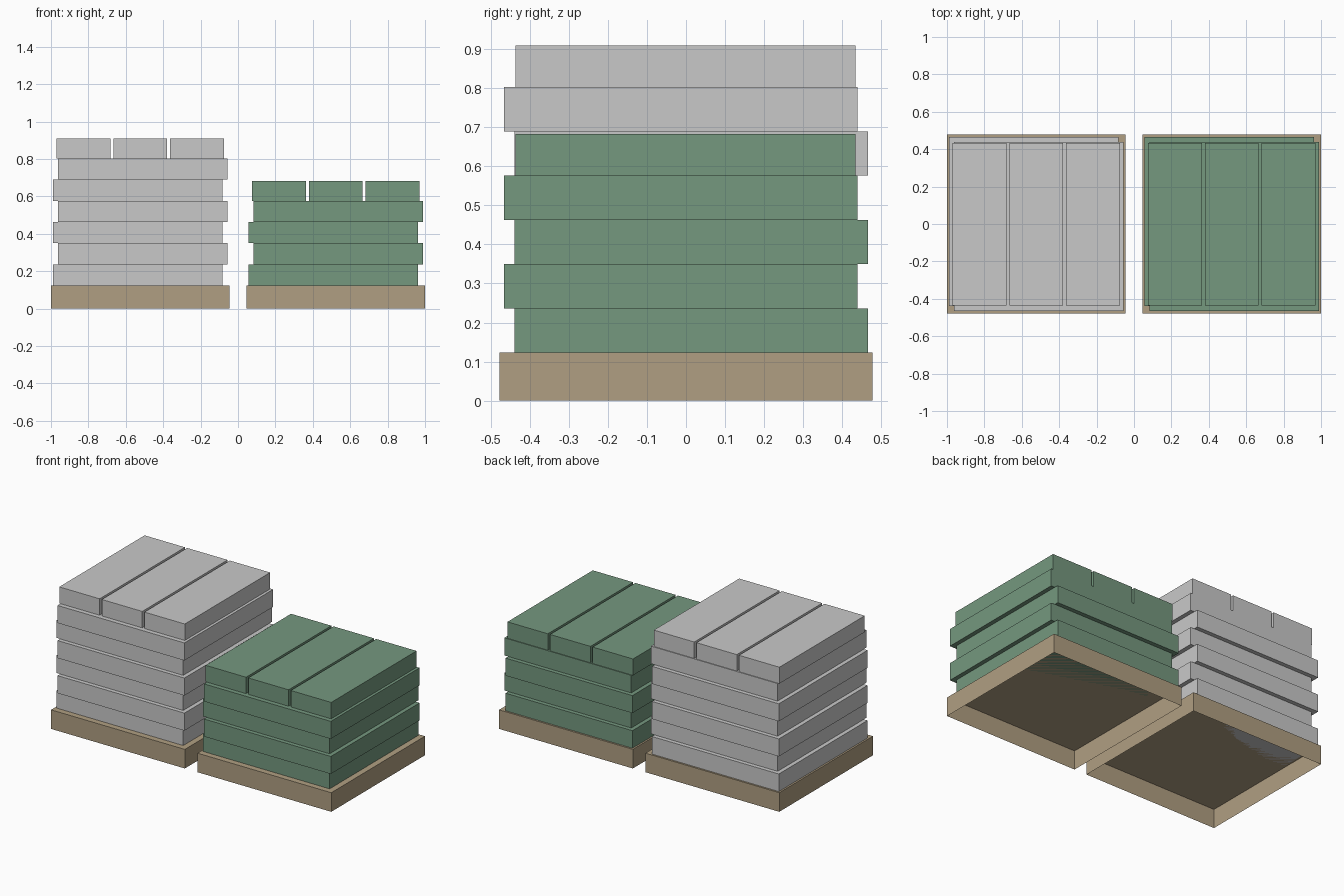
import bpy
import bmesh

if "Cube" in bpy.data.objects:
    bpy.data.objects.remove(bpy.data.objects["Cube"])


def material(name, color):
    m = bpy.data.materials.new(name)
    m.diffuse_color = (*color, 1.0)
    m.use_nodes = True
    m.node_tree.nodes["Principled BSDF"].inputs["Base Color"].default_value = m.diffuse_color
    return m


TAN = material("tan wood", (0.434, 0.347, 0.223))
GREY = material("light grey", (0.584, 0.584, 0.584))
GREEN = material("muted green", (0.178, 0.314, 0.212))


def box(name, center, size, z0, mat, open_bottom=False):
    """Box resting at height z0; optionally a shell without an underside."""
    bm = bmesh.new()
    bmesh.ops.create_cube(bm, size=1)
    for v in bm.verts:
        v.co.x = v.co.x * size[0] + center[0]
        v.co.y = v.co.y * size[1] + center[1]
        v.co.z = (v.co.z + 0.5) * size[2] + z0
    bm.normal_update()
    if open_bottom:
        under = [f for f in bm.faces if f.normal.z < -0.9]
        bmesh.ops.delete(bm, geom=under, context='FACES')
    mesh = bpy.data.meshes.new(name)
    bm.to_mesh(mesh)
    bm.free()
    mesh.materials.append(mat)
    obj = bpy.data.objects.new(name, mesh)
    bpy.context.collection.objects.link(obj)


PALLET_H = 0.123
LAYER_H = 0.1132
SHIFT = 0.0135


def stack(label, cx, layers, mat):
    # hollow pallet, open underneath
    box(label + "_pallet", (cx, 0), (0.955, 0.955, PALLET_H), 0, TAN, True)
    # layers staggered alternately along the diagonal
    for i in range(layers):
        s = -SHIFT if i % 2 == 0 else SHIFT
        box(f"{label}_layer_{i + 1}", (cx + s, -s), (0.905, 0.905, LAYER_H),
            PALLET_H + i * LAYER_H, mat)
    # three slabs side by side on top
    for i in (-1, 0, 1):
        box(f"{label}_top_slab_{i + 2}", (cx + i * 0.304, -0.001),
            (0.288, 0.87, 0.106), PALLET_H + layers * LAYER_H, mat)


stack("grey", -0.5225, 6, GREY)
stack("green", 0.5225, 4, GREEN)
